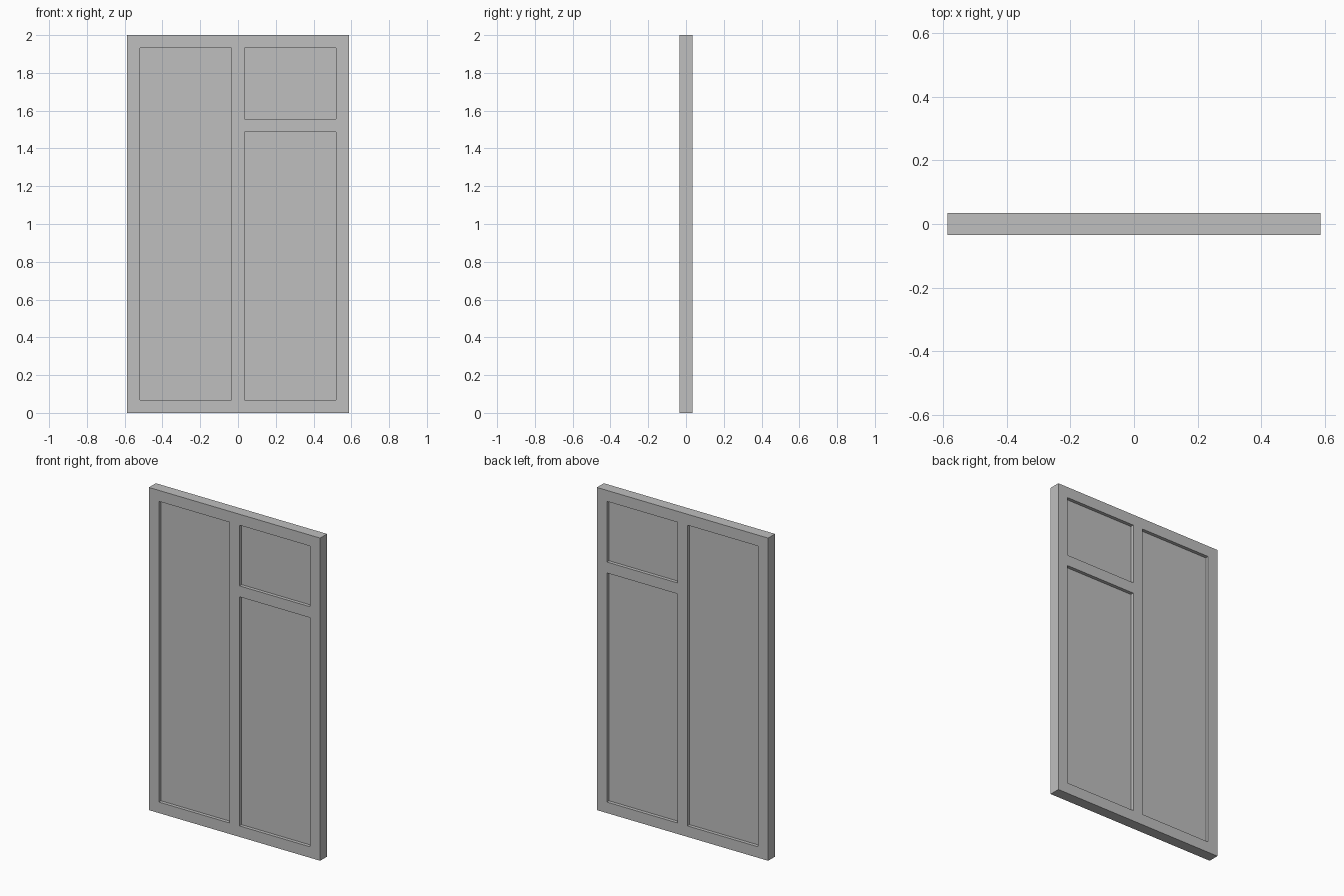
import bpy

cube = bpy.data.objects.get("Cube")
if cube:
    bpy.data.objects.remove(cube, do_unlink=True)

grey = bpy.data.materials.new("plain grey")
grey.use_nodes = True
colour = (0.52, 0.52, 0.52, 1)
grey.diffuse_color = colour
grey.node_tree.nodes["Principled BSDF"].inputs["Base Color"].default_value = colour

HALF_WIDTH, HEIGHT = 0.587, 2.0
BAR = 0.068              # width of every frame bar
FRAME_DEPTH = 0.068
PANEL_DEPTH = 0.026
MID_RAIL = 1.488         # underside of the middle rail


def box(name, x0, x1, z0, z1, depth):
    """Flat-faced board between two x and two z limits, centred on y = 0."""
    bpy.ops.mesh.primitive_cube_add(size=1, location=((x0 + x1) / 2, 0, (z0 + z1) / 2))
    obj = bpy.context.object
    obj.name = name
    obj.scale = (x1 - x0, depth, z1 - z0)
    bpy.ops.object.transform_apply(location=False, rotation=False, scale=True)
    obj.data.materials.append(grey)
    return obj


inner = HALF_WIDTH - BAR
half_bar = BAR / 2
low, high = BAR, HEIGHT - BAR

# Outer frame: full-height stiles with rails between them
box("left_stile", inner, HALF_WIDTH, 0, HEIGHT, FRAME_DEPTH)
box("right_stile", -HALF_WIDTH, -inner, 0, HEIGHT, FRAME_DEPTH)
box("bottom_rail", -inner, inner, 0, low, FRAME_DEPTH)
box("top_rail", -inner, inner, high, HEIGHT, FRAME_DEPTH)

# Dividing bars
box("centre_mullion", -half_bar, half_bar, low, high, FRAME_DEPTH)
box("middle_rail", half_bar, inner, MID_RAIL, MID_RAIL + BAR, FRAME_DEPTH)

# Recessed panels, set back equally on both sides
box("tall_panel", -inner, -half_bar, low, high, PANEL_DEPTH)
box("lower_panel", half_bar, inner, low, MID_RAIL, PANEL_DEPTH)
box("upper_panel", half_bar, inner, MID_RAIL + BAR, high, PANEL_DEPTH)
